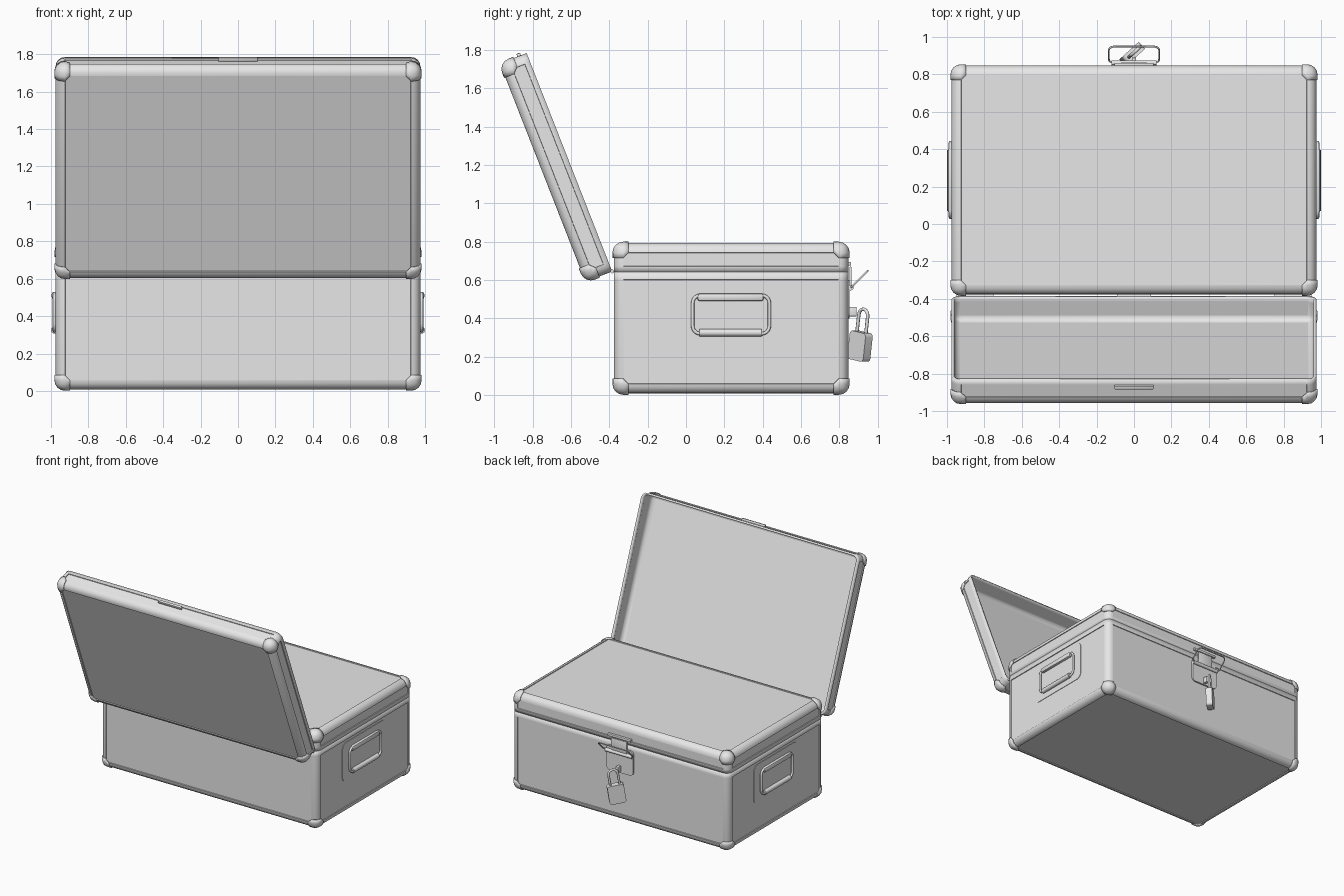
import bpy, bmesh
from math import radians, sin, cos, pi
from mathutils import Matrix, Vector

cube = bpy.data.objects.get("Cube")
if cube:
    bpy.data.objects.remove(cube)

metal = bpy.data.materials.new("grey_metal")
metal.use_nodes = True
metal.diffuse_color = (0.8, 0.8, 0.8, 1)
metal.node_tree.nodes["Principled BSDF"].inputs["Base Color"].default_value = metal.diffuse_color

CENTRE = 0.235            # middle of the case in y
HALF = Vector((0.975, 0.612))
BOTTOM, SEAM, TOP = 0.008, 0.643, 0.793
ROUND = 0.05


def finish(bm, name, loc=(0, 0, 0)):
    bmesh.ops.recalc_face_normals(bm, faces=bm.faces)
    me = bpy.data.meshes.new(name)
    bm.to_mesh(me)
    bm.free()
    me.materials.append(metal)
    ob = bpy.data.objects.new(name, me)
    ob.location = loc
    bpy.context.collection.objects.link(ob)
    bpy.ops.object.select_all(action="DESELECT")
    ob.select_set(True)
    bpy.context.view_layer.objects.active = ob
    bpy.ops.object.shade_smooth_by_angle(angle=radians(30))
    return ob


def box_mesh(lo, hi, bevel=0, keep=lambda e: True, segments=4):
    bm = bmesh.new()
    lo, hi = Vector(lo), Vector(hi)
    bmesh.ops.create_cube(bm, size=1)
    for v in bm.verts:
        v.co = Vector(hi[i] if v.co[i] > 0 else lo[i] for i in range(3))
    if bevel:
        bmesh.ops.bevel(bm, geom=[e for e in bm.edges if keep(e)], offset=bevel,
                        segments=segments, profile=0.5, affect="EDGES")
    return bm


def mirror(ob, *axes):
    mod = ob.modifiers.new("mirror", "MIRROR")
    mod.use_axis = [a in axes for a in "xyz"]
    return ob


def shell(name, z_closed, band):
    """Open tray with rounded edges, a rim band at the seam and sunken panels."""
    z0, z1 = sorted((z_closed, SEAM))
    up = z_closed > SEAM
    at_seam = lambda item: all(abs(v.co.z - SEAM) < 1e-5 for v in item.verts)
    bm = box_mesh((-HALF.x, -HALF.y, z0), (HALF.x, HALF.y, z1), ROUND,
                  lambda e: not at_seam(e))
    bmesh.ops.delete(bm, geom=[f for f in bm.faces if at_seam(f)], context="FACES")
    bmesh.ops.bisect_plane(bm, geom=bm.verts[:] + bm.edges[:] + bm.faces[:],
                           plane_co=(0, 0, band), plane_no=(0, 0, 1))
    bmesh.ops.recalc_face_normals(bm, faces=bm.faces)
    panels = [f for f in bm.faces if max(map(abs, f.normal)) > 0.999 and f.calc_area() > 0.04
              and (f.calc_center_median().z > band) == up]
    bmesh.ops.inset_individual(bm, faces=panels, thickness=0.002, depth=-0.006)
    ob = finish(bm, name, (0, CENTRE, 0))
    solid = ob.modifiers.new("wall", "SOLIDIFY")
    solid.thickness = 0.015
    solid.offset = -1 if sum(f.normal.dot(f.center - Vector((0, 0, SEAM)))
                             for f in ob.data.polygons) > 0 else 1
    return ob


def corner_caps(name, z_closed):
    """One slightly larger rounded corner, mirrored to all four."""
    sign = 1 if z_closed > SEAM else -1
    g = 0.007
    far = z_closed - sign * 0.4
    z = z_closed + sign * g
    corner = Vector((HALF.x + g, HALF.y + g, z))
    bm = box_mesh((-corner.x, -corner.y, min(far, z)), (corner.x, corner.y, max(far, z)), ROUND + g)
    cuts = [(Vector(n), d) for n, d in (((1, 0, 0), 0.085), ((0, 1, 0), 0.085),
                                        ((0, 0, sign), 0.085), ((1, 1, sign), 0.14))]
    for n, d in cuts:
        bmesh.ops.bisect_plane(bm, geom=bm.verts[:] + bm.edges[:] + bm.faces[:],
                               plane_co=corner - n * d / n.length_squared, plane_no=n,
                               clear_inner=True)
    ob = mirror(finish(bm, name, (0, CENTRE, 0)), "x", "y")
    ob.modifiers.new("thickness", "SOLIDIFY").thickness = 0.008
    return ob


def block(name, lo, hi, bevel=0.004):
    return finish(box_mesh(lo, hi, bevel, segments=2), name)


def rod(name, x0, x1, radius, loc, axis="X"):
    bm = bmesh.new()
    turn = Matrix.Rotation(pi / 2, 4, "Y" if axis == "X" else "X")
    bmesh.ops.create_cone(bm, cap_ends=True, segments=16, radius1=radius, radius2=radius,
                          depth=x1 - x0, matrix=turn)
    mid = (x0 + x1) / 2
    bmesh.ops.translate(bm, vec=(mid, 0, 0) if axis == "X" else (0, mid, 0), verts=bm.verts)
    bmesh.ops.translate(bm, vec=loc, verts=bm.verts)
    return finish(bm, name)


def round_rect(w, h, r, steps=5):
    """Rounded rectangle outline in two dimensions."""
    pts = []
    for q, (sx, sy) in enumerate(((1, 1), (-1, 1), (-1, -1), (1, -1))):
        for i in range(steps + 1):
            a = (q + i / steps) * pi / 2
            pts.append((sx * (w / 2 - r) + r * cos(a), sy * (h / 2 - r) + r * sin(a)))
    return pts


def wire(name, pts, radius, cyclic=True):
    cu = bpy.data.curves.new(name, "CURVE")
    cu.dimensions = "3D"
    cu.bevel_depth, cu.bevel_resolution, cu.use_fill_caps = radius, 2, True
    sp = cu.splines.new("POLY")
    sp.points.add(len(pts) - 1)
    for p, co in zip(sp.points, pts):
        p.co = (*co, 1)
    sp.use_cyclic_u = cyclic
    sp.use_smooth = True
    cu.materials.append(metal)
    ob = bpy.data.objects.new(name, cu)
    bpy.context.collection.objects.link(ob)
    return ob


def slab(name, outline, place, depth):
    """Flat plate from an outline; place maps (u, v, w) to space."""
    bm = bmesh.new()
    rings = [[bm.verts.new(place(u, v, w)) for u, v in outline] for w in (0, depth)]
    bm.faces.new(rings[0])
    bm.faces.new(rings[1])
    n = len(outline)
    for i in range(n):
        bm.faces.new((rings[0][i], rings[0][i - 1], rings[1][i - 1], rings[1][i]))
    return finish(bm, name)


def lid(prefix):
    return [shell(prefix + "_lid", TOP, 0.672), corner_caps(prefix + "_lid_corners", TOP),
            block(prefix + "_lid_catch", (-0.105, 0.84, 0.675), (0.105, 0.862, 0.695))]


# Case body and its closed tray lid
shell("case_body", BOTTOM, 0.602)
corner_caps("case_corners", BOTTOM)
lid("inner")

# Second lid, swung open about the hinge line
bpy.context.view_layer.update()
hinge = Vector((0, -0.385, 0.645))
swing = (Matrix.Translation(hinge) @ Matrix.Rotation(radians(111.4), 4, "X")
         @ Matrix.Translation(-Vector((0, -0.377, SEAM))))
for part in lid("open"):
    part.matrix_world = swing @ Matrix.Translation(part.location)

# Hinge barrels
rod("middle_hinge", -0.09, 0.09, 0.01, hinge)
mirror(rod("side_hinges", 0.75, 0.95, 0.01, hinge), "x")

# Carrying handles on both ends
HY, HZ = 0.235, 0.42
mirror(slab("handle_plates", round_rect(0.56, 0.32, 0.05),
            lambda u, v, w: (0.967 + w, HY + u, HZ + v), 0.006), "x")
mirror(wire("handle_loops", [(0.982, HY + u, HZ + v) for u, v in round_rect(0.4, 0.2, 0.04)],
            0.009), "x")
mirror(rod("handle_grips", 0.07, 0.395, 0.019, (0.981, 0, 0.325), "Y"), "x")
mirror(block("handle_brackets", (0.965, 0.06, 0.49), (0.996, 0.405, 0.53), 0.012), "x")

# Latch: base plate, pivot, swung-out wire bail and staple
slab("latch_plate", round_rect(0.24, 0.2, 0.03),
     lambda u, v, w: (u, 0.84 + w, 0.5 + v), 0.014)
rod("latch_pivot", -0.12, 0.12, 0.014, (0, 0.86, 0.56))
wire("latch_bail", [(u, 0.905 + v * 0.7, 0.605 + v * 0.7)
                    for u, v in round_rect(0.27, 0.125, 0.03)], 0.005)
block("latch_lever", (-0.07, 0.852, 0.56), (0.07, 0.864, 0.67))
block("latch_staple", (-0.012, 0.85, 0.41), (0.012, 0.89, 0.46))

# Padlock, hanging at an angle
lock_turn = Matrix.Translation((-0.01, 0.908, 0)) @ Matrix.Rotation(radians(42), 4, "Z")
tilt = Matrix.Translation((0, 0, 0.255)) @ Matrix.Rotation(radians(9), 4, "Y")
body = slab("padlock_body", round_rect(0.125, 0.15, 0.02),
            lambda u, v, w: (u, w - 0.025, v), 0.05)
body.matrix_world = lock_turn @ tilt
arch = [(0.035, 0, 0.06)] + [(0.035 * cos(a), 0, 0.16 + 0.035 * sin(a))
                             for a in (pi * i / 8 for i in range(9))] + [(-0.035, 0, 0.06)]
wire("padlock_shackle", arch, 0.009, False).matrix_world = lock_turn @ tilt
